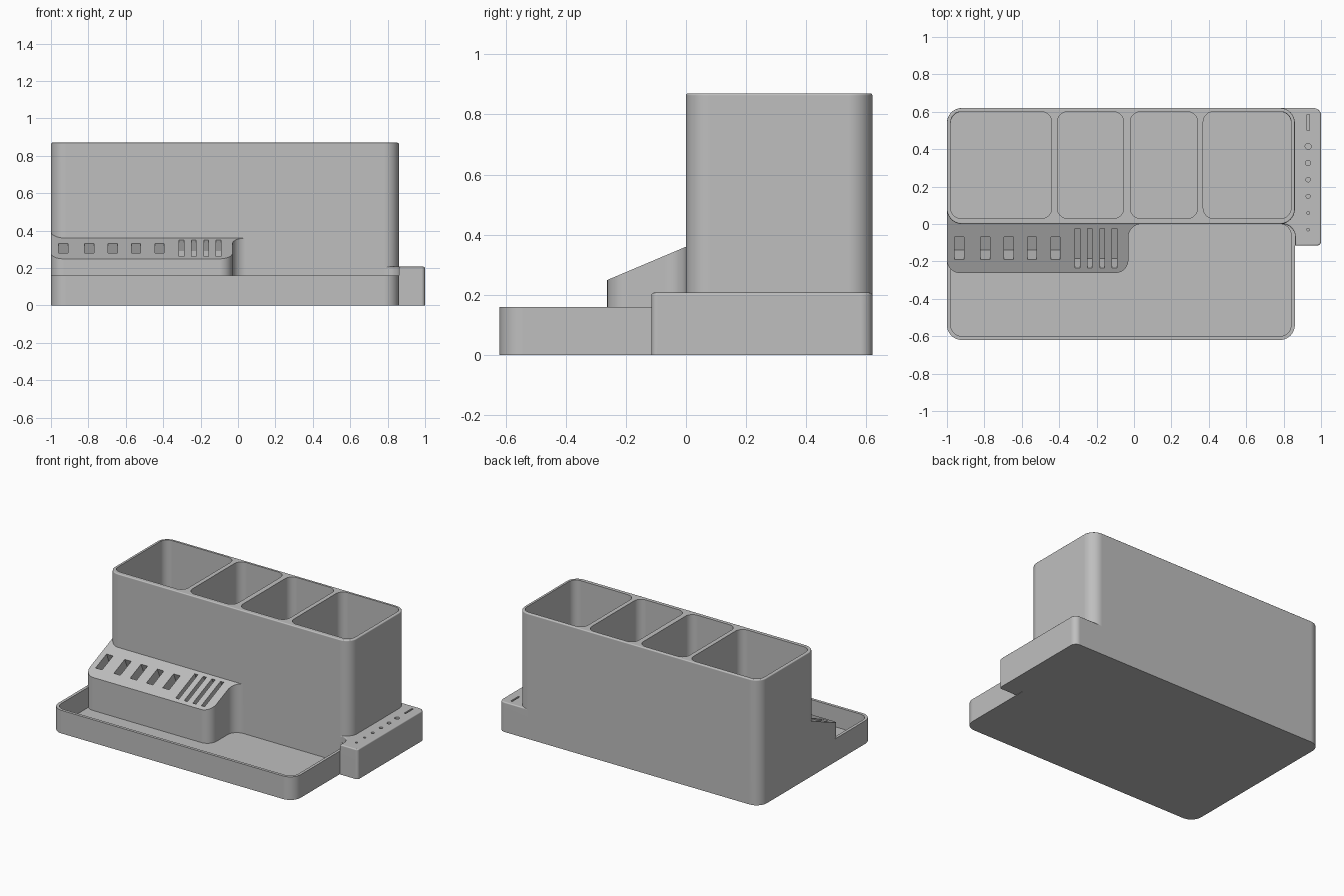
import bpy, bmesh, math
from mathutils import Vector, Matrix

cube = bpy.data.objects.get("Cube")
if cube:
    bpy.data.objects.remove(cube, do_unlink=True)

grey = bpy.data.materials.new("plain_grey")
grey.use_nodes = True
COLOUR = (0.52, 0.52, 0.52, 1)
grey.diffuse_color = COLOUR
grey.node_tree.nodes["Principled BSDF"].inputs["Base Color"].default_value = COLOUR

SLOPE = 0.423        # rise of the card rack's top
RACK_Z = 0.36        # rack height at the tower wall
FLOOR = 0.02


def outline(corners, steps=10):
    """Round each right-angled corner (x, y, radius), convex or concave."""
    pts = []
    for i, (x, y, r) in enumerate(corners):
        p = Vector((x, y))
        if not r:
            pts.append(p)
            continue
        a = Vector(corners[i - 1][:2])
        b = Vector(corners[(i + 1) % len(corners)][:2])
        d1, d2 = (a - p).normalized(), (b - p).normalized()
        c = p + (d1 + d2) * r
        for s in range(steps + 1):
            t = math.pi / 2 * s / steps
            pts.append(c - (d2 * math.cos(t) + d1 * math.sin(t)) * r)
    return pts


def rect(x0, x1, y0, y1, r):
    return outline([(x0, y0, r), (x1, y0, r), (x1, y1, r), (x0, y1, r)])


def prism(bm, pts, z0, z1):
    base = bm.faces.new([bm.verts.new((p.x, p.y, z0)) for p in pts])
    ext = bmesh.ops.extrude_face_region(bm, geom=[base])["geom"]
    top = [v for v in ext if isinstance(v, bmesh.types.BMVert)]
    bmesh.ops.translate(bm, verts=top, vec=(0, 0, z1 - z0))
    return top


def make(name, bm):
    bmesh.ops.recalc_face_normals(bm, faces=bm.faces)
    mesh = bpy.data.meshes.new(name)
    bm.to_mesh(mesh)
    bm.free()
    mesh.materials.append(grey)
    obj = bpy.data.objects.new(name, mesh)
    bpy.context.collection.objects.link(obj)
    return obj


def solid(name, pts, z0, z1, bevel=0):
    bm = bmesh.new()
    top = set(prism(bm, pts, z0, z1))
    if bevel:
        edges = [e for e in bm.edges if all(v in top for v in e.verts)]
        bmesh.ops.bevel(bm, geom=edges, offset=bevel, segments=3,
                        profile=0.5, affect='EDGES')
    return make(name, bm)


def activate(obj):
    bpy.ops.object.select_all(action='DESELECT')
    obj.select_set(True)
    bpy.context.view_layer.objects.active = obj


def cut(obj, cutter):
    activate(obj)
    mod = obj.modifiers.new("cut", 'BOOLEAN')
    mod.operation, mod.solver, mod.object = 'DIFFERENCE', 'EXACT', cutter
    bpy.ops.object.modifier_apply(modifier=mod.name)


# Cutters: cups, tray pocket, rack slots, bit holes
bm = bmesh.new()
for x0, x1 in ((-0.98, -0.44), (-0.41, -0.055), (-0.02, 0.34), (0.37, 0.84)):
    prism(bm, rect(x0, x1, 0.03, 0.60, 0.055), FLOOR, 1)
cups = make("cup_cutter", bm)

bm = bmesh.new()
prism(bm, rect(-0.98, 0.84, -0.60, 0.60, 0.06), FLOOR, 1)
pocket = make("pocket_cutter", bm)

bm = bmesh.new()
tilt = math.atan(SLOPE)
slots = [(x, -0.13, 0.05, 0.12, 0.13) for x in (-0.935, -0.795, -0.67, -0.545, -0.42)]
slots += [(-0.302 + 0.066 * i, -0.13, 0.025, 0.21, 0.13) for i in range(4)]
for x, y, width, length, depth in slots:
    place = (Matrix.Translation((x, y, RACK_Z + SLOPE * y))
             @ Matrix.Rotation(tilt, 4, 'X')
             @ Matrix.Diagonal((width, length / math.cos(tilt), 2 * depth, 1)))
    bmesh.ops.create_cube(bm, size=1, matrix=place)
rack_slots = make("slot_cutter", bm)

bm = bmesh.new()
prism(bm, rect(0.925, 0.937, 0.50, 0.585, 0), 0.06, 0.3)
for i, r in enumerate((0.016, 0.014, 0.012, 0.011, 0.008, 0.007)):
    y = 0.415 - 0.089 * i
    ring = [Vector((0.931 + r * math.cos(k * math.tau / 20),
                    y + r * math.sin(k * math.tau / 20))) for k in range(20)]
    prism(bm, ring, 0.06, 0.3)
bit_holes = make("hole_cutter", bm)

# Shallow tray with a thin rim
tray = solid("tray", rect(-1, 0.86, -0.62, 0.62, 0.08), 0, 0.16)
cut(tray, pocket)

# Tall tower with four cups
tower = solid("cup_tower", rect(-1, 0.86, 0, 0.62, 0.08), 0, 0.87, 0.007)
cut(tower, cups)

# Sloping card rack that flows into the tower
bm = bmesh.new()
top = prism(bm, outline([(-1, 0.08, 0), (-1, -0.262, 0.07), (-0.03, -0.262, 0.07),
                         (-0.03, 0, 0.07), (0.05, 0, 0), (0.05, 0.02, 0),
                         (-0.9, 0.02, 0), (-0.9, 0.08, 0)]), 0.01, RACK_Z)
for v in top:
    v.co.z = RACK_Z + SLOPE * v.co.y
rack = make("card_rack", bm)
cut(rack, cups)
cut(rack, rack_slots)

# Side strip for drill bits, wrapped round the tower's edge
strip = solid("bit_strip", outline([(0.77, 0.02, 0), (0.77, 0, 0), (0.862, 0, 0.07),
                                    (0.862, -0.115, 0), (1, -0.115, 0.02),
                                    (1, 0.62, 0.04), (0.77, 0.62, 0)]), 0, 0.207, 0.008)
cut(strip, cups)
cut(strip, bit_holes)

# Rounded inner corner of the tray beside the tower
corner = solid("tray_inner_corner", outline([(0.77, 0.02, 0), (0.77, 0, 0), (0.84, 0, 0.06),
                                             (0.84, -0.07, 0), (0.85, -0.07, 0),
                                             (0.85, 0.02, 0)]), 0.01, 0.16)

for helper in (cups, pocket, rack_slots, bit_holes):
    bpy.data.objects.remove(helper, do_unlink=True)

for obj in (tray, tower, rack, strip, corner):
    activate(obj)
    bpy.ops.object.shade_smooth_by_angle(angle=math.radians(35))
    normals = obj.modifiers.new("clean_normals", 'WEIGHTED_NORMAL')
    normals.keep_sharp = True
